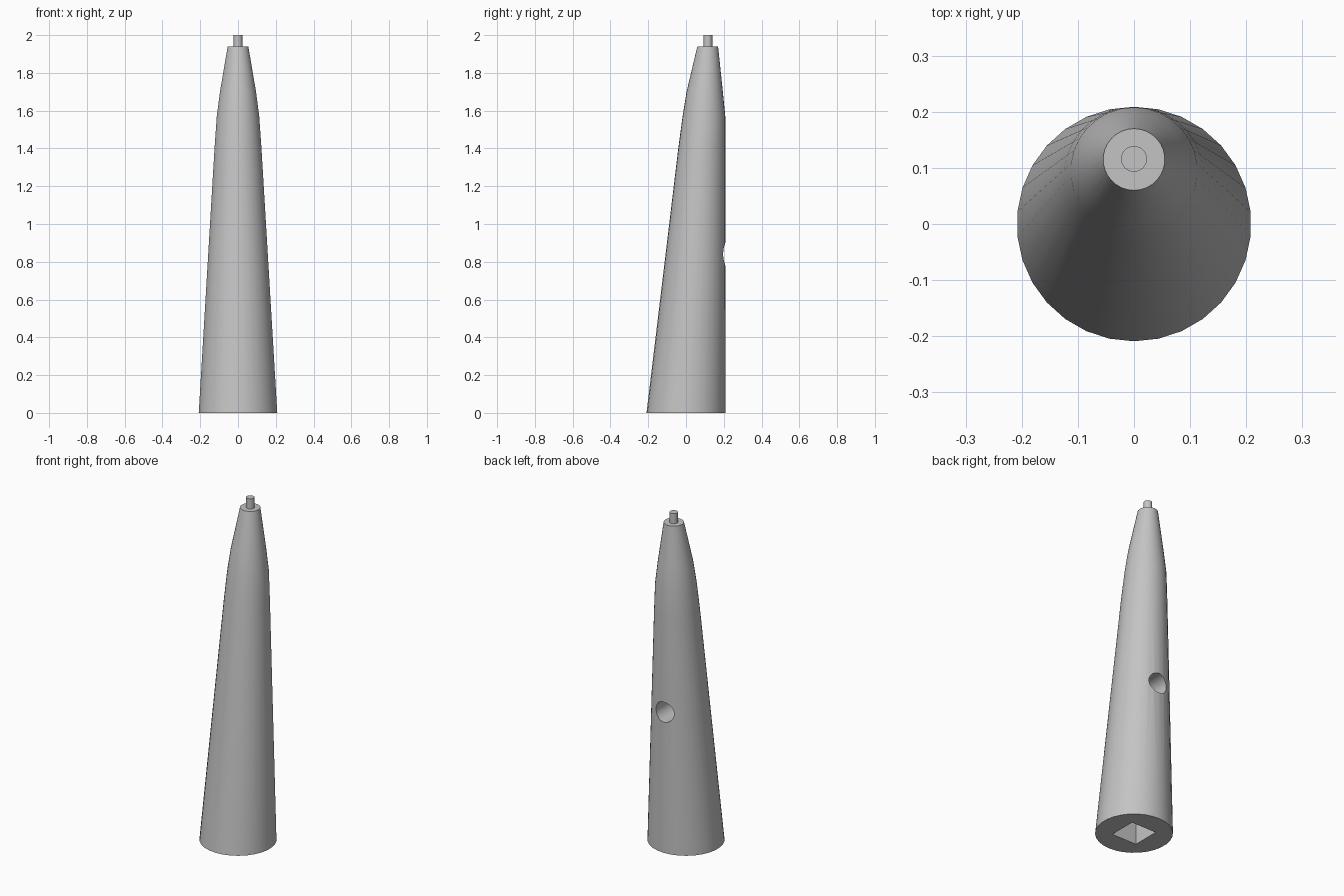
import bpy, bmesh, math
from mathutils import Matrix

if "Cube" in bpy.data.objects:
    bpy.data.objects.remove(bpy.data.objects["Cube"], do_unlink=True)

SIDES = 30
grey = bpy.data.materials.new("plain grey")
grey.use_nodes = True
colour = (0.55, 0.55, 0.55, 1)
grey.diffuse_color = colour
grey.node_tree.nodes["Principled BSDF"].inputs["Base Color"].default_value = colour


def finish(name, bm):
    bmesh.ops.recalc_face_normals(bm, faces=bm.faces)
    mesh = bpy.data.meshes.new(name)
    bm.to_mesh(mesh)
    bm.free()
    mesh.materials.append(grey)
    obj = bpy.data.objects.new(name, mesh)
    bpy.context.collection.objects.link(obj)
    return obj


def loft(name, sections):
    """Skin round sections given as (height, radius, y centre)."""
    bm = bmesh.new()
    rings = []
    for z, r, cy in sections:
        turns = [2 * math.pi * i / SIDES for i in range(SIDES)]
        rings.append([bm.verts.new((r * math.sin(a), cy + r * math.cos(a), z)) for a in turns])
    for low, high in zip(rings, rings[1:]):
        for i in range(SIDES):
            j = (i + 1) % SIDES
            bm.faces.new((low[i], low[j], high[j], high[i]))
    bm.faces.new(rings[0])
    bm.faces.new(rings[-1])
    return finish(name, bm)


def cut(target, cutter):
    mod = target.modifiers.new("cut", "BOOLEAN")
    mod.operation = "DIFFERENCE"
    mod.solver = "EXACT"
    mod.object = cutter
    cutter.hide_render = True
    bpy.context.view_layer.objects.active = target
    bpy.ops.object.modifier_apply(modifier=mod.name)
    bpy.data.objects.remove(cutter, do_unlink=True)


def smooth(obj):
    bpy.ops.object.select_all(action="DESELECT")
    obj.select_set(True)
    bpy.context.view_layer.objects.active = obj
    bpy.ops.object.shade_smooth_by_angle(angle=math.radians(30))


# Leaning tapered body, with a straight back and a narrower tip
body = loft("tapered_body", [
    (0, 0.209, 0), (1.4, 0.125, 0.084), (1.57, 0.113, 0.095),
    (1.7, 0.096, 0.099), (1.94, 0.055, 0.115)])

# Square socket in the underside
bm = bmesh.new()
bmesh.ops.create_cube(bm, size=1, matrix=Matrix.Diagonal((0.165, 0.165, 0.8, 1)))
cut(body, finish("socket_cutter", bm))

# Round hole in the back
bm = bmesh.new()
bmesh.ops.create_cone(
    bm, cap_ends=True, segments=32, radius1=0.06, radius2=0.06, depth=0.4,
    matrix=Matrix.Translation((0, 0.22, 0.84)) @ Matrix.Rotation(math.pi / 2, 4, "X"))
cut(body, finish("back_hole_cutter", bm))
smooth(body)

# Small pin on the tip
smooth(loft("tip_pin", [(1.93, 0.023, 0.116), (2, 0.023, 0.116)]))
